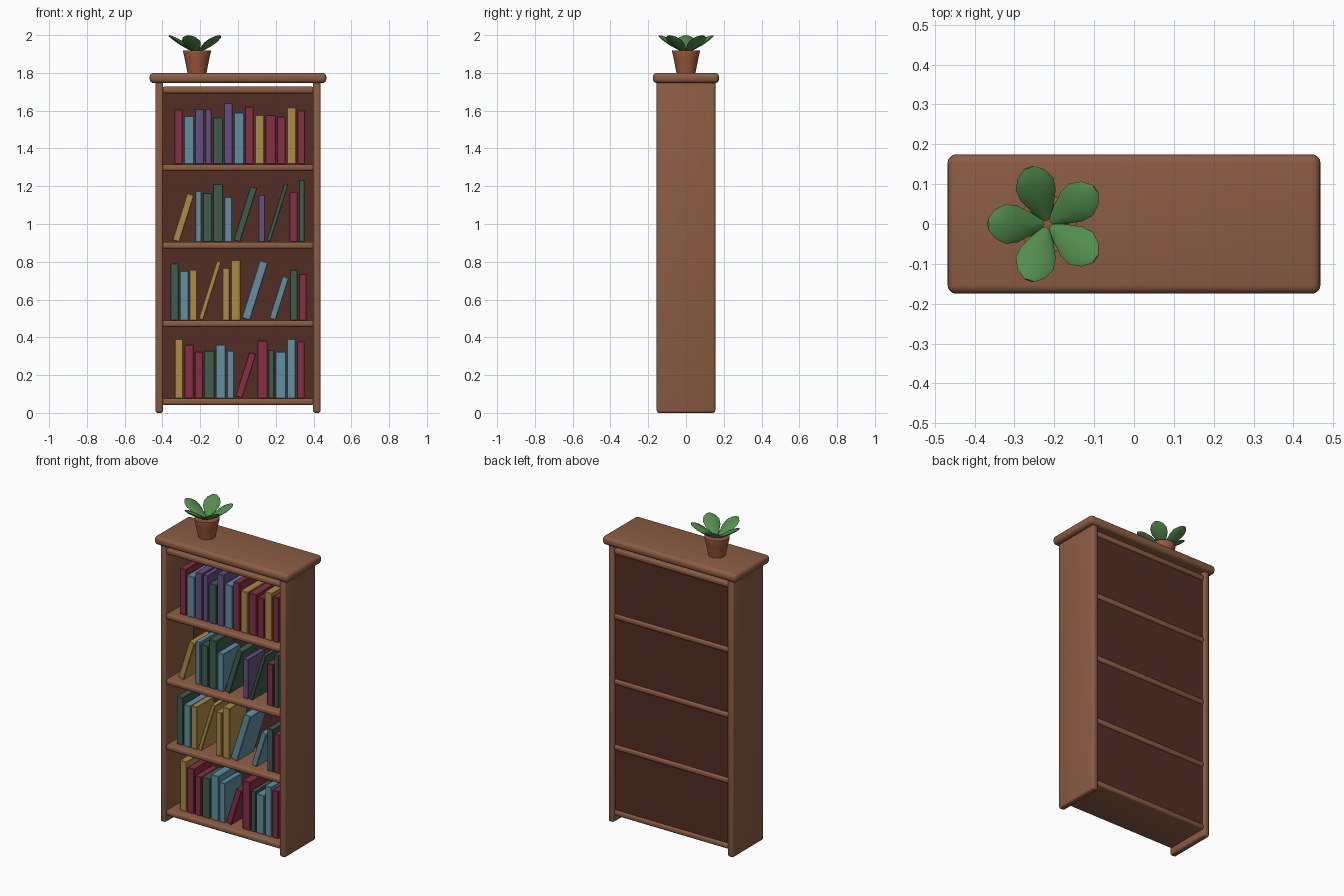
import bpy, bmesh, math
from mathutils import Matrix, Vector

if "Cube" in bpy.data.objects:
    bpy.data.objects.remove(bpy.data.objects["Cube"])


def material(name, rgb):
    m = bpy.data.materials.new(name)
    m.diffuse_color = (*rgb, 1)
    m.use_nodes = True
    m.node_tree.nodes["Principled BSDF"].inputs["Base Color"].default_value = m.diffuse_color
    return m


WOOD = material("warm wood", (0.26, 0.108, 0.056))
BACK = material("dark wood", (0.085, 0.027, 0.018))
CLAY = material("terracotta", (0.34, 0.10, 0.045))
LEAF = material("leaf green", (0.085, 0.27, 0.075))
COVERS = {
    "R": material("crimson cover", (0.24, 0.028, 0.06)),
    "B": material("blue cover", (0.12, 0.28, 0.37)),
    "G": material("green cover", (0.045, 0.11, 0.075)),
    "P": material("purple cover", (0.13, 0.08, 0.23)),
    "Y": material("mustard cover", (0.42, 0.26, 0.06)),
}


def finish(bm, name, mat, smooth=35):
    bmesh.ops.recalc_face_normals(bm, faces=bm.faces)
    me = bpy.data.meshes.new(name)
    bm.to_mesh(me)
    bm.free()
    me.materials.append(mat)
    ob = bpy.data.objects.new(name, me)
    bpy.context.collection.objects.link(ob)
    bpy.ops.object.select_all(action="DESELECT")
    ob.select_set(True)
    bpy.context.view_layer.objects.active = ob
    bpy.ops.object.shade_smooth_by_angle(angle=math.radians(smooth))
    return ob


def box(name, lo, hi, mat, bevel=0.0, segments=3, lean=0.0):
    """Bevelled box between two corners, leaning about its lower right edge."""
    lo, hi = Vector(lo), Vector(hi)
    bm = bmesh.new()
    bmesh.ops.create_cube(bm, size=1)
    bmesh.ops.transform(bm, verts=bm.verts, matrix=Matrix.Translation((lo + hi) / 2)
                        @ Matrix.Diagonal((*(hi - lo), 1)))
    if bevel:
        bmesh.ops.bevel(bm, geom=bm.edges[:], offset=bevel, segments=segments,
                        profile=0.5, affect="EDGES")
    if lean:
        bmesh.ops.rotate(bm, verts=bm.verts, cent=(hi.x, 0, lo.z),
                         matrix=Matrix.Rotation(lean, 3, "Y"))
    return finish(bm, name, mat)


# Carcass: sides, top board, back panel
for side, x in (("left", -0.417), ("right", 0.417)):
    box(side + "_side", (x - 0.02, -0.155, 0), (x + 0.02, 0.155, 1.76), WOOD, 0.012)
box("top_board", (-0.468, -0.175, 1.746), (0.468, 0.175, 1.8), WOOD, 0.022, 4)
box("back_panel", (-0.4, 0.122, 0.06), (0.4, 0.138, 1.71), BACK)

# Shelves
SHELF_TOPS = [0.077, 0.49, 0.904, 1.316, 1.727]
for i, z in enumerate(SHELF_TOPS):
    box(f"shelf_{i + 1}", (-0.403, -0.148, z - 0.035), (0.403, 0.148, z), WOOD, 0.012)

# Books: cover, thickness, height; lower-case cover means a leaning book
ROWS = [
    (-0.335, [("Y", .045, .315), ("R", .048, .284), ("R", .043, .247), ("G", .055, .252),
              ("B", .053, .284), ("B", .038, .252), ("r", .038, .245), ("R", .053, .305),
              ("G", .030, .257), ("B", .055, .247), ("B", .045, .315), ("R", .040, .300)]),
    (-0.358, [("G", .043, .300), ("B", .046, .262), ("Y", .040, .268), ("y", .025, .325),
              ("Y", .038, .278), ("Y", .050, .320), ("b", .045, .320), ("b", .035, .235),
              ("G", .040, .268), ("R", .040, .246)]),
    (-0.347, [("y", .038, .260), ("B", .033, .270), ("G", .048, .260), ("G", .053, .307),
              ("B", .042, .238), ("g", .037, .300), ("P", .035, .250), ("g", .022, .320),
              ("R", .043, .265), ("G", .030, .330)]),
    (-0.337, [("R", .044, .290), ("B", .053, .257), ("P", .048, .293), ("P", .033, .293),
              ("G", .053, .247), ("P", .045, .325), ("B", .053, .273), ("R", .045, .305),
              ("Y", .050, .262), ("R", .055, .262), ("R", .045, .252), ("Y", .050, .300),
              ("R", .040, .284)]),
]
LEAN = math.radians(17.5)
for r, (x, row) in enumerate(ROWS):
    z = SHELF_TOPS[r]
    for i, (cover, t, h) in enumerate(row):
        lean = LEAN if cover.islower() else 0
        foot = t * math.cos(lean)
        x1 = x + foot
        box(f"book_{r + 1}_{i + 1}", (x1 - t, -0.102, z), (x1, 0.07, z + h),
            COVERS[cover.upper()], 0.003, 1, lean)
        x = x1 + h * math.sin(lean) + 0.0065

# Plant pot: lathed tapered profile
PX = -0.217
POT = [(0.05, 1.798), (0.055, 1.825), (0.066, 1.88), (0.073, 1.908), (0.073, 1.918), (0.064, 1.918)]
N = 16
bm = bmesh.new()
rings = [[bm.verts.new((PX + r * math.cos(2 * math.pi * k / N), r * math.sin(2 * math.pi * k / N), z))
          for k in range(N)] for r, z in POT]
for a, b in zip(rings, rings[1:]):
    for k in range(N):
        bm.faces.new((a[k], a[(k + 1) % N], b[(k + 1) % N], b[k]))
bm.faces.new(rings[0])
bm.faces.new(rings[-1])
finish(bm, "plant_pot", CLAY)

# Leaves: distance out, height, half width, half thickness of each cross-section
STATIONS = [(.007, 1.912, .006, .004), (.04, 1.93, .028, .009), (.075, 1.953, .046, .012),
            (.105, 1.972, .05, .011), (.132, 1.988, .036, .008), (.149, 1.997, .013, .003)]
for n in range(5):
    turn = Matrix.Rotation(math.radians(36 + 72 * n), 3, "Z")
    bm = bmesh.new()
    rings = []
    for d, z, w, t in STATIONS:
        ring = []
        for k in range(8):
            a = 2 * math.pi * k / 8
            up = t * math.sin(a)
            p = Vector((d - 0.5 * up, w * math.cos(a), z + 0.85 * up))
            p.z = min(p.z, 2.0)
            ring.append(bm.verts.new(turn @ p + Vector((PX, 0, 0))))
        rings.append(ring)
    for a, b in zip(rings, rings[1:]):
        for k in range(8):
            bm.faces.new((a[k], a[(k + 1) % 8], b[(k + 1) % 8], b[k]))
    bm.faces.new(rings[0])
    bm.faces.new(rings[-1])
    finish(bm, f"leaf_{n + 1}", LEAF, 50)
